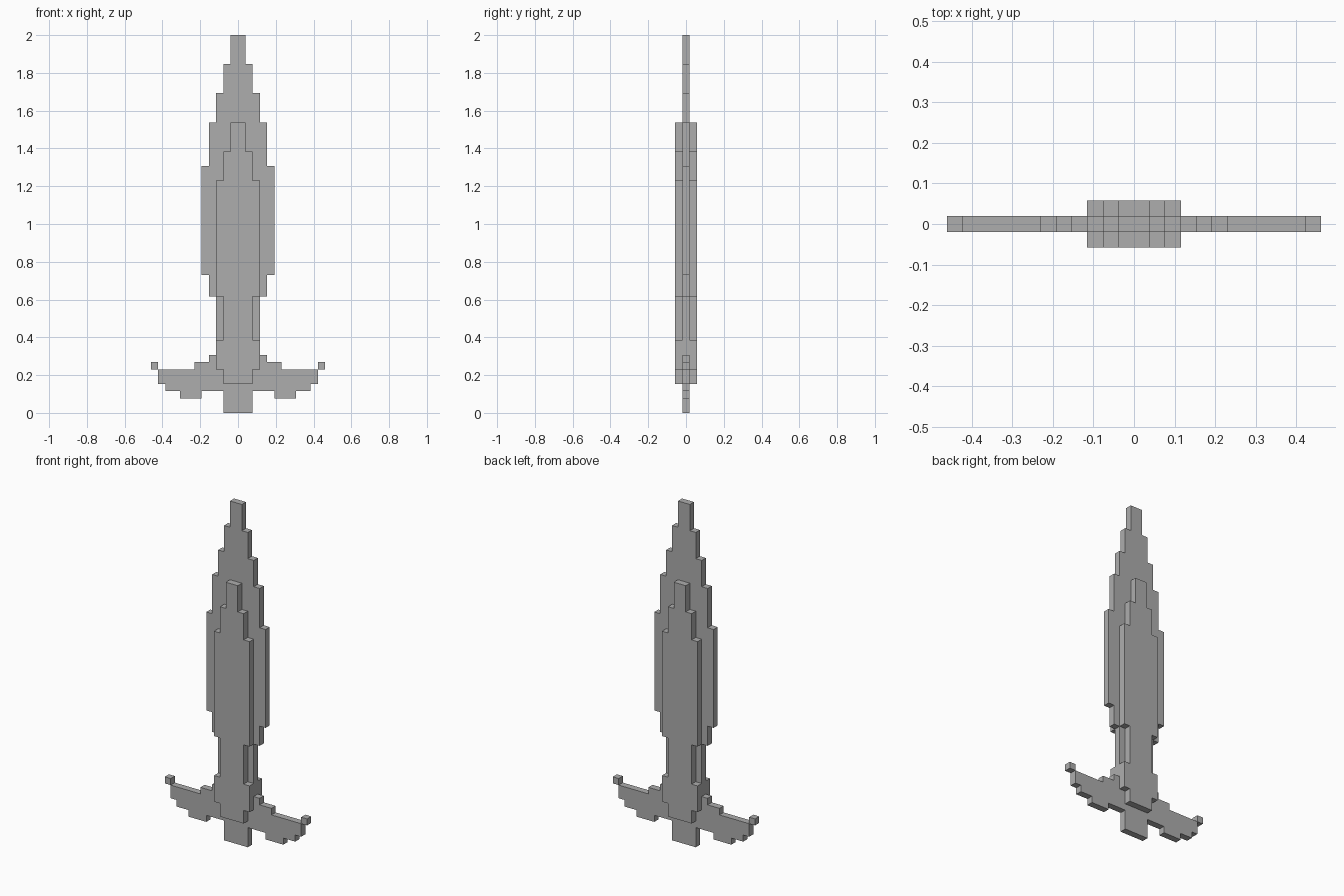
import bpy
import bmesh

cube = bpy.data.objects.get("Cube")
if cube:
    bpy.data.objects.remove(cube, do_unlink=True)

U = 2 / 52  # one block

grey = bpy.data.materials.new("plain_grey")
grey.use_nodes = True
colour = (0.42, 0.42, 0.42, 1)
grey.diffuse_color = colour
grey.node_tree.nodes["Principled BSDF"].inputs["Base Color"].default_value = colour


def slab(name, outline, y0, y1):
    """Extrude a closed x-z outline, in blocks, from y0 to y1."""
    bm = bmesh.new()
    face = bm.faces.new([bm.verts.new((x * U, y0 * U, z * U)) for x, z in outline])
    new = bmesh.ops.extrude_face_region(bm, geom=[face])["geom"]
    verts = [g for g in new if isinstance(g, bmesh.types.BMVert)]
    bmesh.ops.translate(bm, verts=verts, vec=(0, (y1 - y0) * U, 0))
    bmesh.ops.recalc_face_normals(bm, faces=bm.faces)
    mesh = bpy.data.meshes.new(name)
    bm.to_mesh(mesh)
    bm.free()
    mesh.materials.append(grey)
    obj = bpy.data.objects.new(name, mesh)
    bpy.context.collection.objects.link(obj)


def mirrored(half):
    return half + [(-x, z) for x, z in reversed(half)]


def stepped(bottom, steps):
    """Symmetric staircase outline from (half width, top height) steps."""
    half = []
    for width, top in steps:
        half += [(width, bottom), (width, top)]
        bottom = top
    return mirrored(half)


# Blade with its narrow neck and stepped point
slab("blade", stepped(8, [(3, 16), (4, 19), (5, 34), (4, 40), (3, 44), (2, 48), (1, 52)]),
     -0.5, 0.5)

# Raised panels on both faces, running from the grip up the blade
panel = stepped(4, [(2, 6), (3, 10), (2, 16), (3, 32), (2, 36), (1, 40)])
slab("front_panel", panel, -1.5, -0.5)
slab("back_panel", panel, 0.5, 1.5)

# Crossguard
slab("crossguard", mirrored([(2, 3), (5, 3), (5, 2), (8, 2), (8, 3), (10, 3), (10, 4),
                             (11, 4), (11, 6), (6, 6), (6, 7), (4, 7), (4, 8)]), -0.5, 0.5)

# Small blocks on the guard ends
for side, x in (("left", 11), ("right", -12)):
    slab(side + "_guard_tip", [(x, 6), (x + 1, 6), (x + 1, 7), (x, 7)], -0.5, 0.5)

# Pommel
slab("pommel", stepped(0, [(2, 3)]), -0.5, 0.5)
